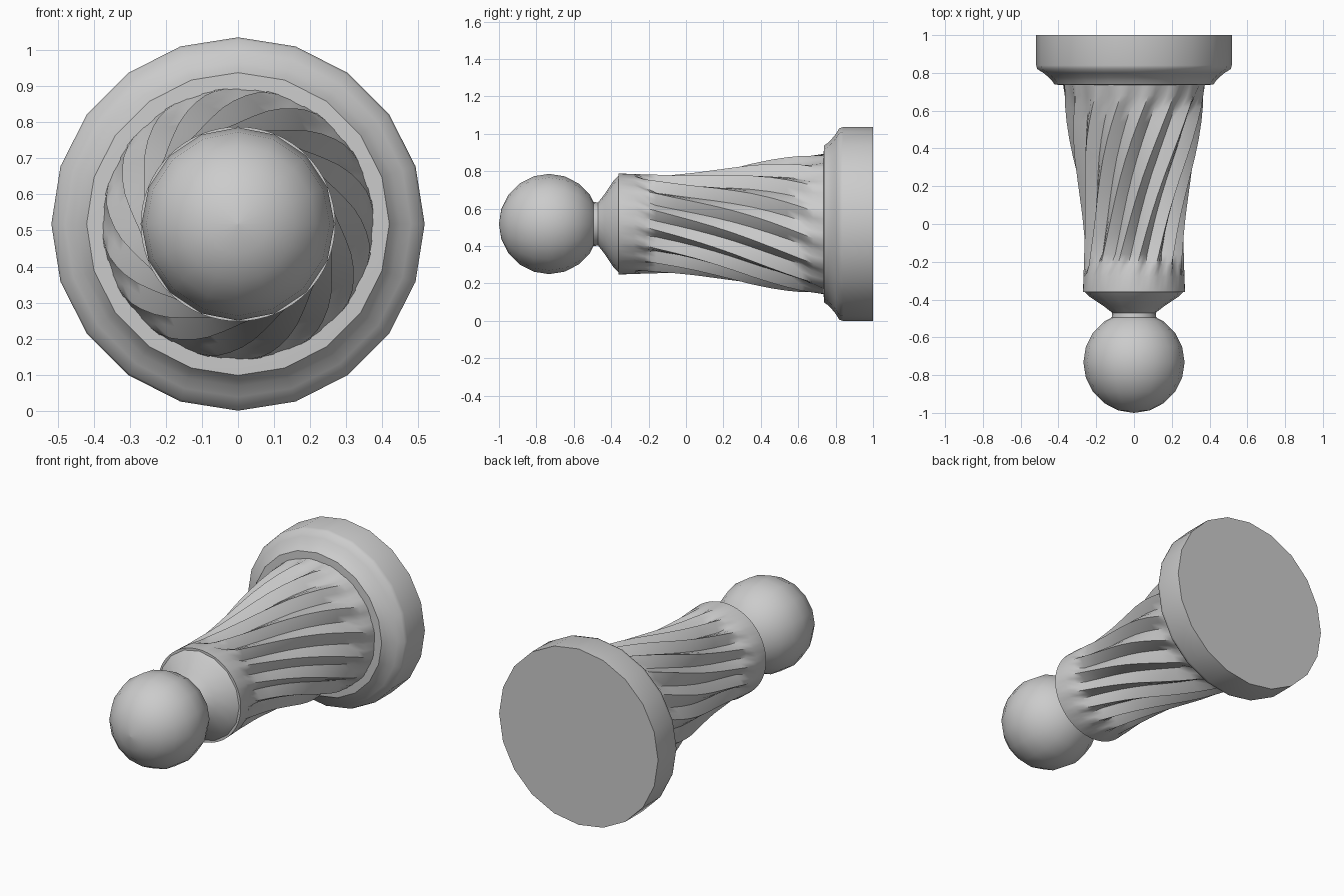
import bpy, bmesh, math

if "Cube" in bpy.data.objects:
    bpy.data.objects.remove(bpy.data.objects["Cube"])

CZ = 0.518  # height of the lying piece's axis


def lathe(name, profile, segs, twist=None, depth=None, flutes=16, angle=45):
    """Rings of (y, radius) around the y axis, with optional twisted flutes."""
    bm = bmesh.new()
    rings = []
    for y, r in profile:
        ring = []
        for i in range(segs):
            a = 2 * math.pi * i / segs
            rad = r
            if depth:
                rad -= depth(y) * (0.5 - 0.5 * math.cos(a * flutes))
            t = a + (twist(y) if twist else 0)
            ring.append(bm.verts.new((rad * math.sin(t), y, CZ + rad * math.cos(t))))
        rings.append(ring)
    for lo, hi in zip(rings, rings[1:]):
        for i in range(segs):
            j = (i + 1) % segs
            bm.faces.new((lo[i], lo[j], hi[j], hi[i]))
    bm.faces.new(rings[0])
    bm.faces.new(rings[-1])
    bmesh.ops.recalc_face_normals(bm, faces=bm.faces)
    me = bpy.data.meshes.new(name)
    bm.to_mesh(me)
    bm.free()
    ob = bpy.data.objects.new(name, me)
    bpy.context.collection.objects.link(ob)
    bpy.ops.object.select_all(action='DESELECT')
    ob.select_set(True)
    bpy.context.view_layer.objects.active = ob
    bpy.ops.object.shade_smooth_by_angle(angle=math.radians(angle))
    return ob


# stepped round base
lathe("base", [(0.735, 0.36), (0.738, 0.42), (0.76, 0.435), (0.775, 0.45),
               (0.80, 0.48), (0.82, 0.512), (0.84, 0.518), (1.0, 0.518)], 20)

# tapered shaft with twisted flutes that fade out at both ends
outline = [(-0.36, 0.27), (-0.2, 0.265), (0.0, 0.268), (0.2, 0.295),
           (0.4, 0.335), (0.6, 0.367), (0.75, 0.378)]


def radius(y):
    for (y0, r0), (y1, r1) in zip(outline, outline[1:]):
        if y <= y1:
            return r0 + (r1 - r0) * (y - y0) / (y1 - y0)
    return outline[-1][1]


def flute_depth(y):
    fade = max(0, min(1, (y + 0.28) / 0.12, (0.74 - y) / 0.12))
    return 0.045 * fade


def flute_twist(y):
    return math.radians(58) * (max(-0.28, min(0.7, y)) + 0.28) / 0.98


ys = [-0.36, -0.28, -0.22, -0.16, -0.05, 0.05, 0.15, 0.25, 0.35,
      0.45, 0.54, 0.62, 0.68, 0.75]
lathe("fluted_shaft", [(y, radius(y)) for y in ys], 64,
      flute_twist, flute_depth, angle=50)

# neck cone between shaft and ball
lathe("neck", [(-0.51, 0.12), (-0.47, 0.115), (-0.435, 0.16),
               (-0.385, 0.235), (-0.355, 0.265)], 16)

# ball head
n = 10
ball = [(-0.732 - 0.268 * math.cos(math.pi * i / n),
         max(0.002, 0.268 * math.sin(math.pi * i / n))) for i in range(n + 1)]
lathe("ball_head", ball, 16)
